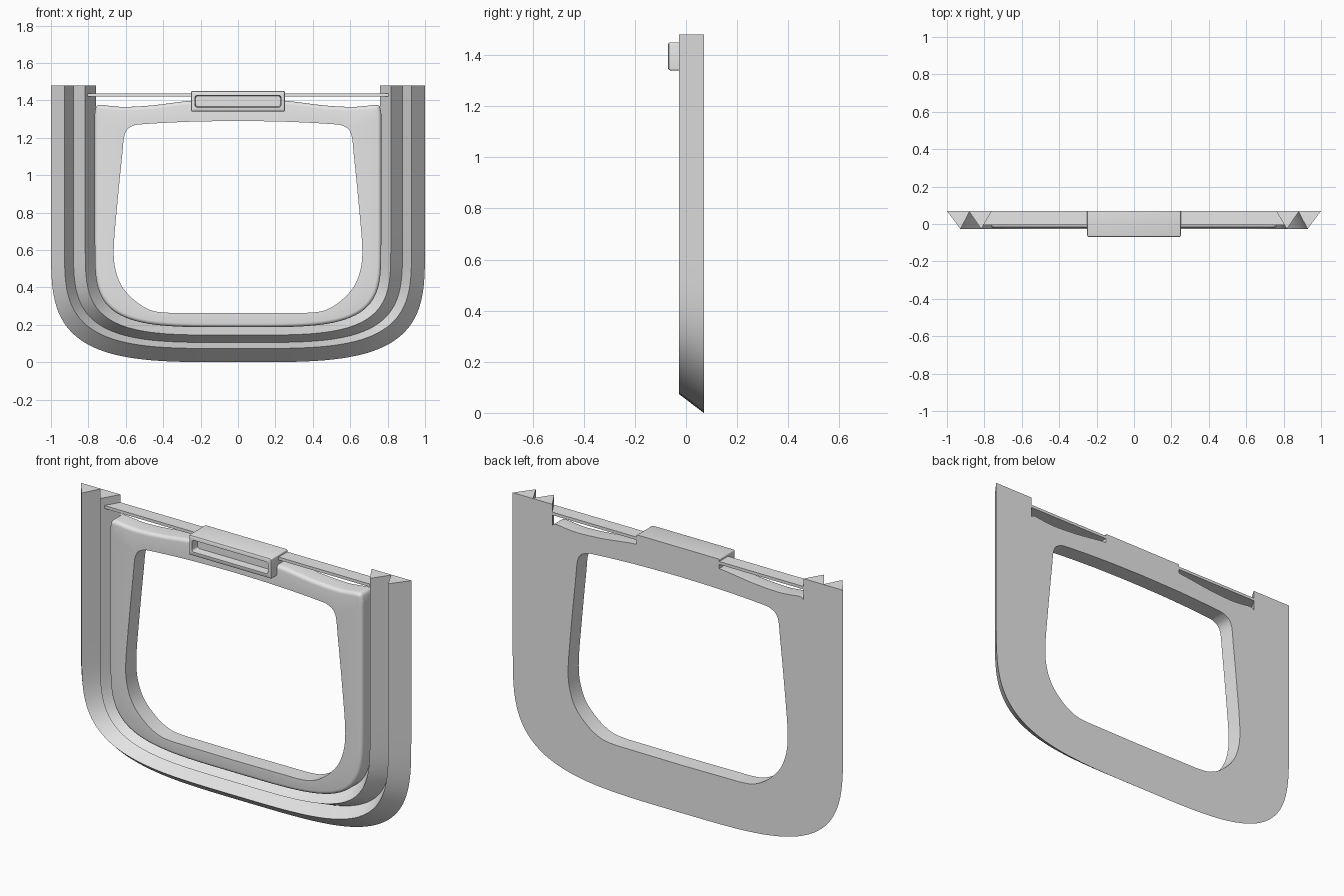
import bpy, bmesh, math
from mathutils import Vector

if "Cube" in bpy.data.objects:
    bpy.data.objects.remove(bpy.data.objects["Cube"], do_unlink=True)

BACK, FRONT, TOP = 0.07, -0.027, 1.48

grey = bpy.data.materials.new("plain_grey")
grey.use_nodes = True
grey.diffuse_color = (0.8, 0.8, 0.8, 1)
grey.node_tree.nodes["Principled BSDF"].inputs["Base Color"].default_value = (0.8, 0.8, 0.8, 1)


def finish(name, bm):
    bmesh.ops.recalc_face_normals(bm, faces=bm.faces[:])
    mesh = bpy.data.meshes.new(name)
    bm.to_mesh(mesh)
    bm.free()
    obj = bpy.data.objects.new(name, mesh)
    bpy.context.collection.objects.link(obj)
    mesh.materials.append(grey)
    bpy.ops.object.select_all(action='DESELECT')
    obj.select_set(True)
    bpy.context.view_layer.objects.active = obj
    bpy.ops.object.shade_smooth_by_angle(angle=math.radians(32))
    return obj


def loft(bm, rings, caps=False):
    """Skin closed rings of equal length; returns the vertex rings."""
    vs = [[bm.verts.new(p) for p in ring] for ring in rings]
    n = len(vs[0])
    for a, b in zip(vs, vs[1:]):
        for i in range(n):
            j = (i + 1) % n
            bm.faces.new((a[i], a[j], b[j], b[i]))
    if caps:
        bm.faces.new(vs[0])
        bm.faces.new(vs[-1])
    return vs


def at(pts, y):
    return [(x, y, z) for x, z in pts]


def u_path(a, bottom, n, top, seg=64, centre=0.65):
    """U outline from the +x top, round the bottom, to the -x top."""
    pts = [(a, top)]
    for i in range(seg + 1):
        t = math.pi * i / seg
        c, s = math.cos(t), math.sin(t)
        x = math.copysign(abs(c) ** (2 / n), c) * a
        pts.append((x, centre - (centre - bottom) * max(s, 0) ** (2 / n)))
    return pts + [(-a, top)]


def smooth(pts, steps=5):
    """Catmull-Rom curve through an open list of points."""
    p = [Vector(q) for q in [pts[0]] + pts + [pts[-1]]]
    out = []
    for a, b, c, d in zip(p, p[1:], p[2:], p[3:]):
        for k in range(steps):
            t = k / steps
            out.append(0.5 * (2 * b + (c - a) * t + (2 * a - 5 * b + 4 * c - d) * t * t
                              + (3 * b - a - 3 * c + d) * t ** 3))
    return [(v.x, v.y) for v in out] + [pts[-1]]


def inset(pts, d):
    out = []
    for i, (x, z) in enumerate(pts):
        t = Vector(pts[(i + 1) % len(pts)]) - Vector(pts[i - 1])
        t.normalize()
        out.append((x + t.y * d, z - t.x * d))
    return out


def mirrored(pts):
    return [(-x, z) for x, z in reversed(pts)]


# Grooved U-shaped rail: zigzag section carried along nested U paths
stations = [(1.0, 0.0, 3.7, BACK), (0.928, 0.073, 3.75, FRONT), (0.88, 0.105, 3.8, 0.065),
            (0.817, 0.145, 3.9, FRONT), (0.76, 0.19, 4.0, BACK)]
paths = [at(u_path(a, b, n, TOP), y) for a, b, n, y in stations]
bm = bmesh.new()
loft(bm, list(zip(*paths)), caps=True)
finish("grooved_rail", bm)

# Inner panel with window opening and rounded outer front edge
top_edge = smooth([(0, 1.41), (0.25, 1.398), (0.45, 1.374), (0.6, 1.365), (0.68, 1.37),
                   (0.735, 1.376), (0.758, 1.366), (0.766, 1.33)])
outer = top_edge + u_path(0.766, 0.187, 4.0, 1.3) + mirrored(top_edge)[:-1]
half = smooth([(0, 1.29), (0.25, 1.286), (0.49, 1.274), (0.565, 1.262), (0.605, 1.22),
               (0.62, 1.1), (0.645, 0.85), (0.664, 0.62), (0.656, 0.5), (0.617, 0.4),
               (0.54, 0.32), (0.46, 0.276), (0.38, 0.265), (0.3, 0.264), (0, 0.262)])
hole = half + mirrored(half)[1:-1]
face_y, r = -0.022, 0.02
bm = bmesh.new()
rim = [at(outer, BACK)]
for k in range(5):
    t = math.pi / 2 * k / 4
    rim.append(at(inset(outer, r * (1 - math.cos(t))), face_y + r * (1 - math.sin(t))))
outer_v = loft(bm, rim)
hole_v = loft(bm, [at(hole, BACK), at(hole, face_y)])
for ring_a, ring_b in ((outer_v[0], hole_v[0]), (outer_v[-1], hole_v[-1])):
    edges = [bm.edges.get((q[i - 1], q[i])) for q in (ring_a, ring_b) for i in range(len(q))]
    bmesh.ops.triangle_fill(bm, use_beauty=True, edges=edges)
finish("window_panel", bm)


# Latch block with a recessed front
def rounded_rect(hx, hz, rad, z0=1.395, seg=4):
    pts = []
    for q, (sx, sz) in enumerate(((1, 1), (-1, 1), (-1, -1), (1, -1))):
        for k in range(seg + 1):
            t = math.pi / 2 * (q + k / seg)
            pts.append((sx * (hx - rad) + rad * math.cos(t),
                        z0 + sz * (hz - rad) + rad * math.sin(t)))
    return pts


bm = bmesh.new()
loft(bm, [at(rounded_rect(hx, hz, rad), y) for hx, hz, rad, y in (
    (0.25, 0.055, 0.006, BACK), (0.25, 0.055, 0.006, -0.06), (0.248, 0.053, 0.006, -0.067),
    (0.243, 0.048, 0.006, -0.07), (0.23, 0.032, 0.012, -0.07),
    (0.226, 0.029, 0.012, -0.026))], caps=True)
finish("latch_block", bm)

# Thin cross bar joining the rail tops
bm = bmesh.new()
loft(bm, [[(x, y, z) for y, z in ((-0.006, 1.421), (BACK, 1.421), (BACK, 1.437), (-0.006, 1.437))]
          for x in (-0.81, 0.81)], caps=True)
finish("cross_bar", bm)
